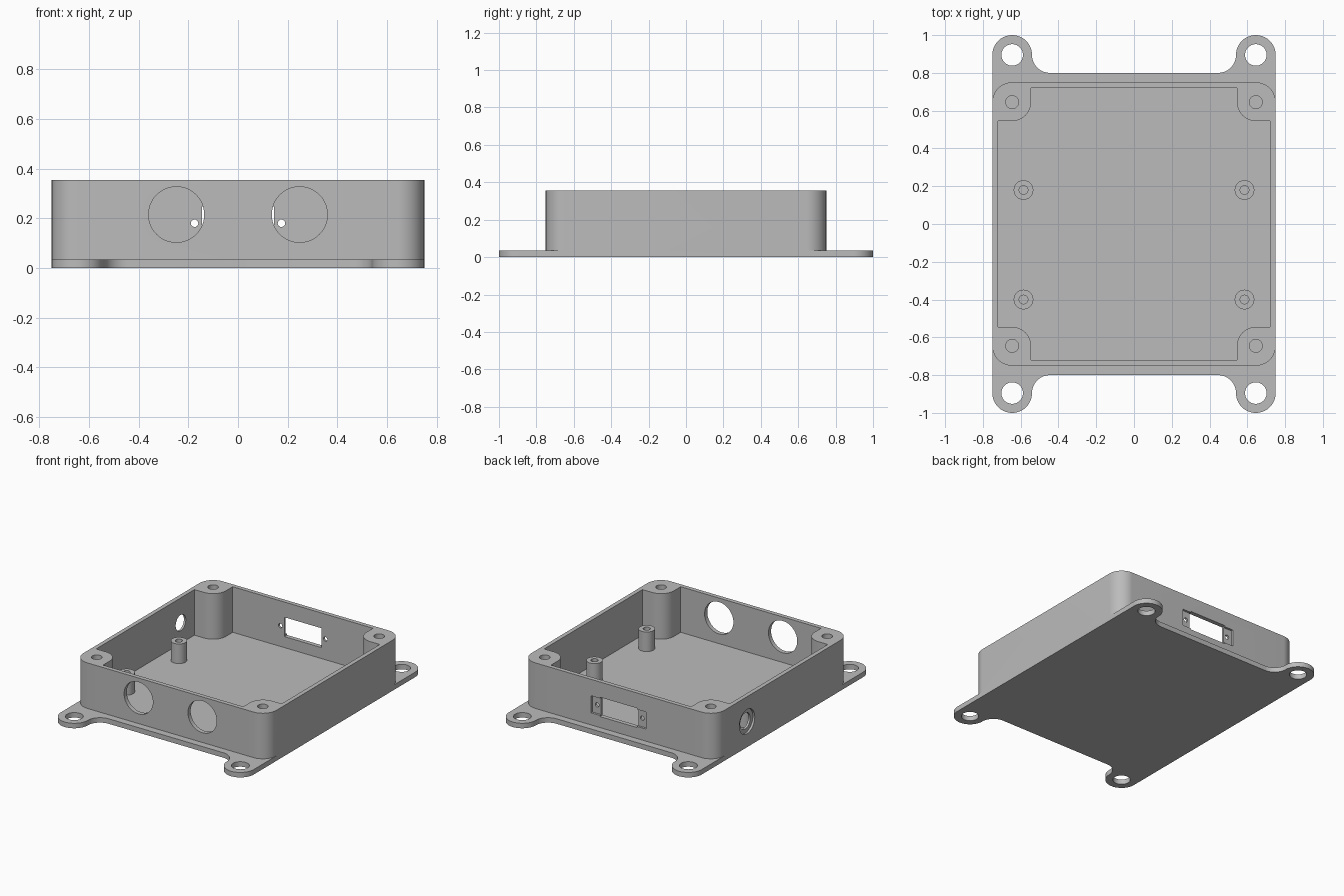
import bpy, bmesh
from math import cos, sin, pi, radians
from mathutils import Matrix

if "Cube" in bpy.data.objects:
    bpy.data.objects.remove(bpy.data.objects["Cube"], do_unlink=True)

grey = bpy.data.materials.new("plain grey")
grey.use_nodes = True
grey.diffuse_color = (0.5, 0.5, 0.5, 1)
grey.node_tree.nodes["Principled BSDF"].inputs["Base Color"].default_value = (0.5, 0.5, 0.5, 1)

TOP, FLOOR, HALF, INNER = 0.355, 0.035, 0.75, 0.72
EAR_R = 0.105
CORNER = HALF - EAR_R
EAR_Y = 1 - EAR_R
PORT_Z = 0.18


def arc(cx, cy, r, start, end, steps=16):
    angles = [radians(start + (end - start) * i / steps) for i in range(steps + 1)]
    return [(cx + r * cos(a), cy + r * sin(a)) for a in angles]


def four_way(quarter):
    """Mirror a first-quadrant path into a closed symmetric outline."""
    half = quarter + [(-x, y) for x, y in reversed(quarter)]
    return half + [(-x, -y) for x, y in half]


def finish(name, bm):
    bmesh.ops.recalc_face_normals(bm, faces=bm.faces)
    mesh = bpy.data.meshes.new(name)
    bm.to_mesh(mesh)
    bm.free()
    mesh.materials.append(grey)
    obj = bpy.data.objects.new(name, mesh)
    bpy.context.collection.objects.link(obj)
    return obj


def prism(name, outline, z0, z1):
    bm = bmesh.new()
    face = bm.faces.new([bm.verts.new((x, y, z0)) for x, y in outline])
    extruded = bmesh.ops.extrude_face_region(bm, geom=[face])["geom"]
    top = [v for v in extruded if isinstance(v, bmesh.types.BMVert)]
    bmesh.ops.translate(bm, verts=top, vec=(0, 0, z1 - z0))
    return finish(name, bm)


def cylinder(name, centre, r, depth, axis="Z"):
    turn = {"Z": Matrix(), "X": Matrix.Rotation(pi / 2, 4, "Y"),
            "Y": Matrix.Rotation(pi / 2, 4, "X")}[axis]
    bm = bmesh.new()
    bmesh.ops.create_cone(bm, cap_ends=True, segments=48, radius1=r, radius2=r,
                          depth=depth, matrix=Matrix.Translation(centre) @ turn)
    return finish(name, bm)


def box(name, centre, size):
    bm = bmesh.new()
    bmesh.ops.create_cube(bm, size=1, matrix=Matrix.Translation(centre) @ Matrix.Diagonal((*size, 1)))
    return finish(name, bm)


def combine(target, other, operation="DIFFERENCE"):
    """Apply a boolean and discard the helper."""
    other.hide_render = True
    mod = target.modifiers.new("combine", "BOOLEAN")
    mod.operation, mod.solver, mod.object = operation, "EXACT", other
    bpy.context.view_layer.objects.active = target
    bpy.ops.object.modifier_apply(modifier=mod.name)
    bpy.data.objects.remove(other, do_unlink=True)


# Walls with rounded corners and four screw bosses left by the pocket
enclosure = prism("enclosure", four_way(arc(CORNER, CORNER, EAR_R, 0, 90)), 0, TOP)
boss = [(INNER, CORNER - 0.1)] + arc(CORNER, CORNER, 0.1, 270, 180) + [(CORNER - 0.1, INNER)]
combine(enclosure, prism("pocket", four_way(boss), FLOOR, TOP + 0.1))

# Base plate with filleted mounting ears
ear = arc(CORNER, EAR_Y, EAR_R, 0, 180, 32) + arc(0.445, EAR_Y, 0.095, 0, -90)[1:]
combine(enclosure, prism("plate", four_way(ear), 0, FLOOR), "UNION")

# Ear holes and boss screw holes
for sx in (-1, 1):
    for sy in (-1, 1):
        combine(enclosure, cylinder("ear_hole", (sx * CORNER, sy * EAR_Y, 0), 0.057, 0.2))
        combine(enclosure, cylinder("screw_hole", (sx * CORNER, sy * CORNER, TOP), 0.034, 0.4))

# Two large cable holes in the front wall
for sx in (-1, 1):
    combine(enclosure, cylinder("cable_hole", (sx * 0.248, -HALF, 0.215), 0.112, 0.2, "Y"))

# Back connector port: shallow flange recess, opening and two fixing holes
combine(enclosure, box("flange_recess", (0, HALF, PORT_Z), (0.425, 0.03, 0.12)))
combine(enclosure, box("port_opening", (0, HALF, PORT_Z), (0.288, 0.2, 0.136)))
for sx in (-1, 1):
    combine(enclosure, cylinder("fixing_hole", (sx * 0.175, HALF, PORT_Z), 0.015, 0.2, "Y"))

# Counterbored round socket in the side wall
combine(enclosure, cylinder("socket_recess", (-HALF, 0.393, PORT_Z), 0.085, 0.03, "X"))
combine(enclosure, cylinder("socket_hole", (-HALF, 0.393, PORT_Z), 0.056, 0.2, "X"))

# Circuit board standoffs with screw holes
parts = [enclosure]
for sx, side in ((-1, "right"), (1, "left")):
    for y, end in ((-0.4, "front"), (0.18, "back")):
        post = cylinder(f"standoff_{end}_{side}", (sx * 0.585, y, 0.1), 0.052, 0.145)
        combine(post, cylinder("standoff_hole", (sx * 0.585, y, 0.15), 0.023, 0.2))
        parts.append(post)

# Smooth curved walls, crisp edges
bpy.ops.object.select_all(action="DESELECT")
for part in parts:
    part.select_set(True)
bpy.context.view_layer.objects.active = enclosure
bpy.ops.object.shade_smooth_by_angle(angle=radians(30))
